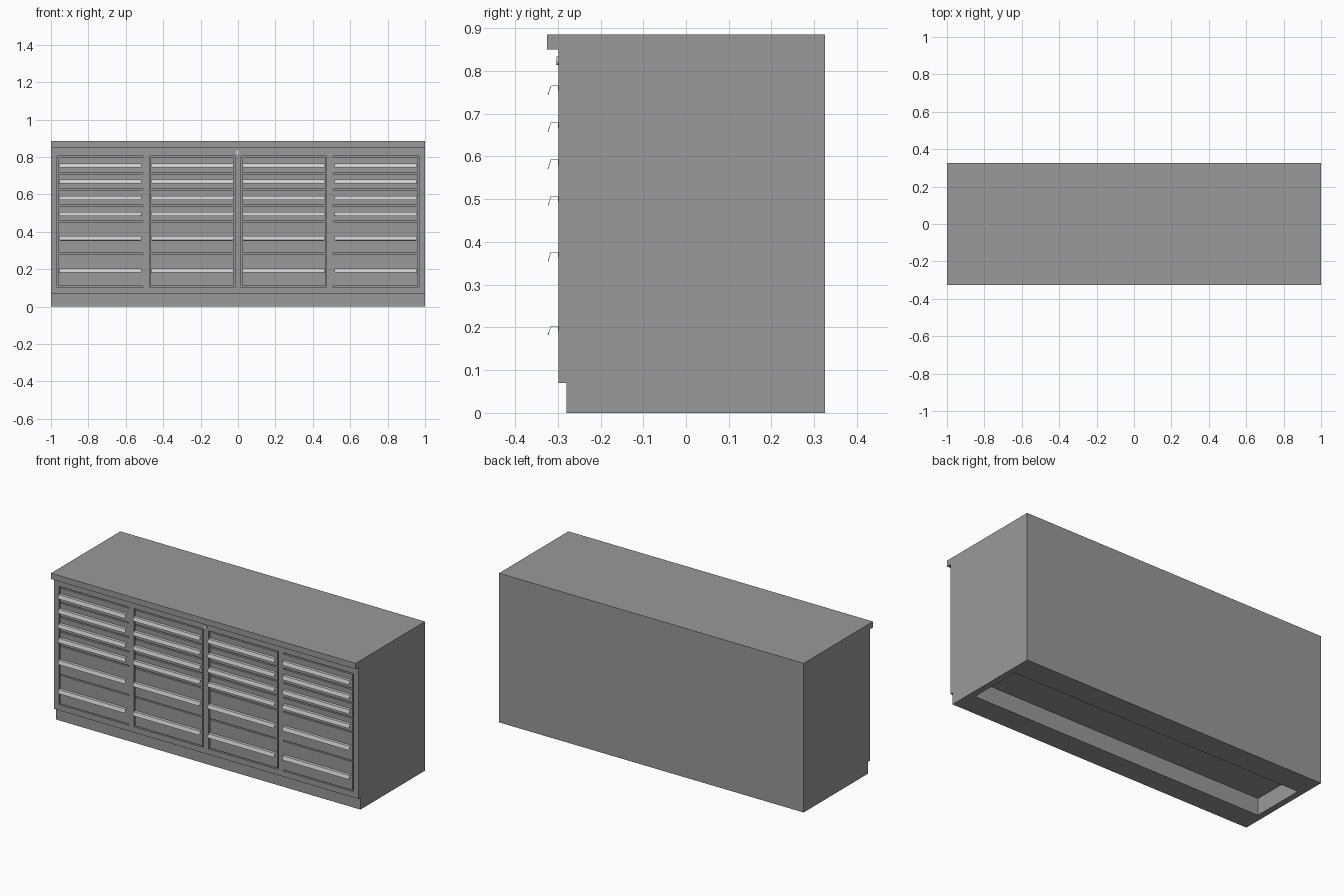
import bpy, bmesh

if "Cube" in bpy.data.objects:
    bpy.data.objects.remove(bpy.data.objects["Cube"])

FRONT, CORE, BACK = -0.298, -0.28, 0.325
GAP = 0.007
SPLITS = [0.805, 0.715, 0.6295, 0.5435, 0.4585, 0.2865, 0.1105]
HANDLE_Z = [0.765, 0.679, 0.592, 0.506, 0.376, 0.203]


def material(name, v):
    mat = bpy.data.materials.new(name)
    mat.diffuse_color = (v, v, v, 1)
    mat.use_nodes = True
    mat.node_tree.nodes["Principled BSDF"].inputs["Base Color"].default_value = mat.diffuse_color
    return mat


paint = material("dark_grey_paint", 0.32)
metal = material("light_metal", 0.85)


def finish(name, bm, mat=paint):
    bmesh.ops.recalc_face_normals(bm, faces=bm.faces)
    me = bpy.data.meshes.new(name)
    bm.to_mesh(me)
    bm.free()
    ob = bpy.data.objects.new(name, me)
    bpy.context.collection.objects.link(ob)
    me.materials.append(mat)
    return ob


def extrude(bm, faces, vec):
    res = bmesh.ops.extrude_face_region(bm, geom=faces)
    verts = [g for g in res["geom"] if isinstance(g, bmesh.types.BMVert)]
    bmesh.ops.translate(bm, verts=verts, vec=vec)


def box(name, x, y, z):
    bm = bmesh.new()
    f = bm.faces.new([bm.verts.new((a, y[0], b)) for a, b in
                      ((x[0], z[0]), (x[1], z[0]), (x[1], z[1]), (x[0], z[1]))])
    extrude(bm, [f], (0, y[1] - y[0], 0))
    return finish(name, bm)


# Carcass: side profile with overhanging top edge, extruded across the width
bm = bmesh.new()
side = [(CORE, 0), (BACK, 0), (BACK, 0.885), (-0.325, 0.885), (-0.325, 0.85), (CORE, 0.85)]
face = bm.faces.new([bm.verts.new((-1, y, z)) for y, z in side])
extrude(bm, [face], (2, 0, 0))
carcass = finish("carcass", bm)

# Recess in the underside
cutter = box("recess_cutter", (-0.963, 0.963), (-0.142, 0.18), (-0.1, 0.10))
cutter.hide_render = True
cutter.display_type = 'WIRE'
cut = carcass.modifiers.new("recess", 'BOOLEAN')
cut.operation = 'DIFFERENCE'
cut.object = cutter

# Front frame: a plate with four drawer openings
xs = [-1, -0.967, -0.508, -0.474, -0.0165, 0.0165, 0.474, 0.508, 0.967, 1]
zs = [0.07, 0.1035, 0.805, 0.85]
bm = bmesh.new()
grid = [[bm.verts.new((x, FRONT, z)) for z in zs] for x in xs]
cells = []
for i in range(len(xs) - 1):
    for j in range(3):
        if not (j == 1 and i % 2 == 1):
            cells.append(bm.faces.new([grid[i][j], grid[i + 1][j],
                                       grid[i + 1][j + 1], grid[i][j + 1]]))
extrude(bm, cells, (0, CORE - FRONT, 0))
finish("front_frame", bm)


def handle(name, x0, x1, z):
    # bent sheet: fixing flange, flat top, slanted lip with clipped lower corners
    rows = [(FRONT - 0.001, -0.012, 0), (FRONT - 0.001, 0, 0), (-0.316, 0, 0),
            (-0.321, -0.015, 0), (-0.323, -0.021, 0.006)]
    bm = bmesh.new()
    pairs = [(bm.verts.new((x0 + i, y, z + d)), bm.verts.new((x1 - i, y, z + d)))
             for y, d, i in rows]
    for (a, b), (c, d) in zip(pairs, pairs[1:]):
        bm.faces.new((a, b, d, c))
    ob = finish(name, bm, metal)
    mod = ob.modifiers.new("sheet", 'SOLIDIFY')
    mod.thickness = 0.0015
    mod.offset = 0


# Drawers: outer columns meet the posts, inner columns have gaps on both sides
columns = {"outer": ((0.508, 0.960), (0.515, 0.957)),
           "inner": ((0.0235, 0.467), (0.025, 0.465))}
for col, (dx, hx) in columns.items():
    for side_name, s in (("left", -1), ("right", 1)):
        for n in range(6):
            tag = f"{side_name}_{col}_{n + 1}"
            x0, x1 = sorted((s * dx[0], s * dx[1]))
            box("drawer_front_" + tag, (x0, x1), (FRONT, CORE),
                (SPLITS[n + 1], SPLITS[n] - GAP))
            h0, h1 = sorted((s * hx[0], s * hx[1]))
            handle("drawer_handle_" + tag, h0, h1, HANDLE_Z[n])

# Lock on the top rail
bpy.ops.mesh.primitive_cylinder_add(vertices=24, radius=0.01, depth=0.006,
                                    location=(-0.003, FRONT - 0.002, 0.824),
                                    rotation=(1.5708, 0, 0))
lock = bpy.context.object
lock.name = "lock"
lock.data.materials.append(metal)
bpy.ops.object.shade_smooth_by_angle()
